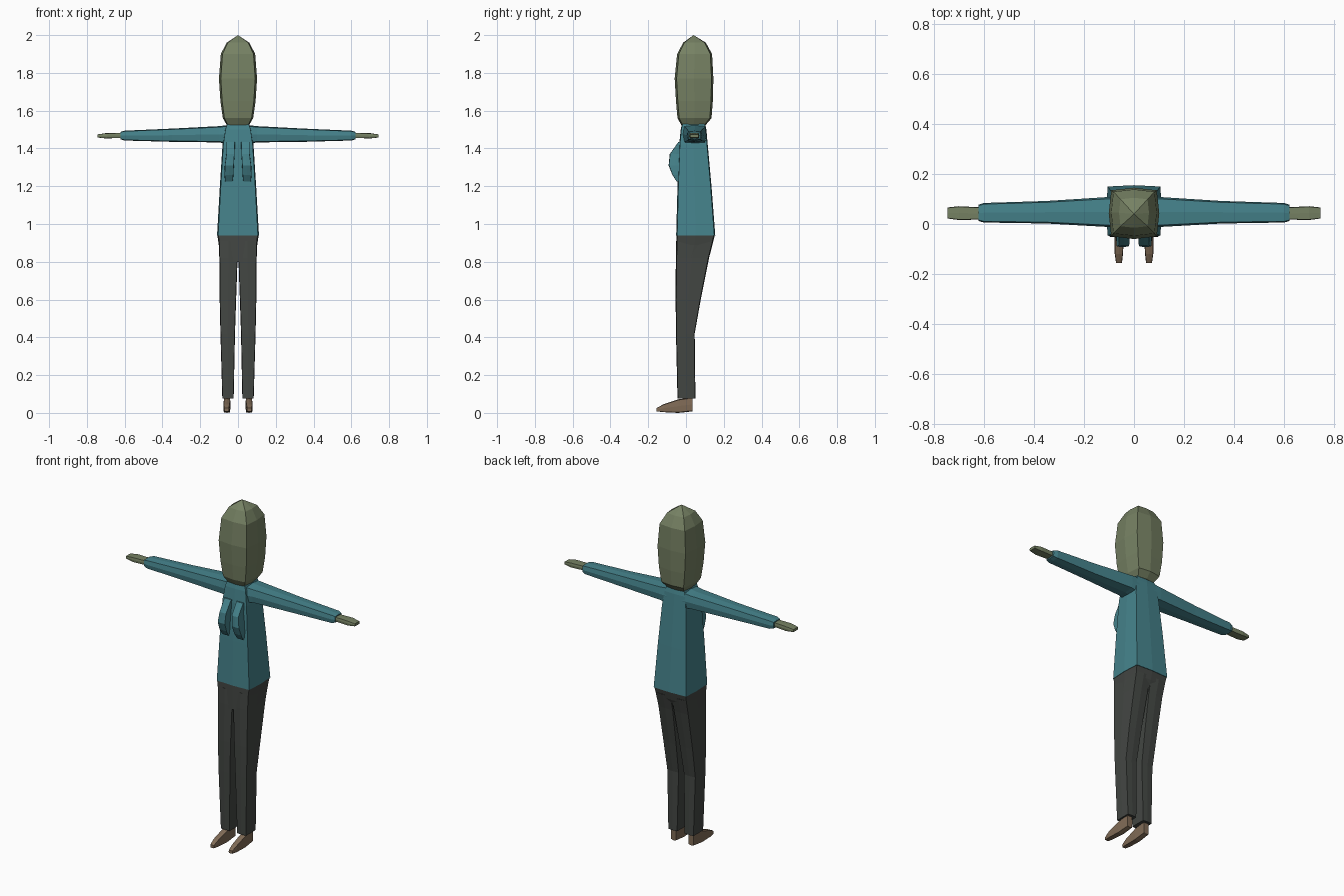
import bpy, bmesh
from mathutils import Vector


def material(name, rgb):
    m = bpy.data.materials.new(name)
    m.diffuse_color = (*rgb, 1)
    return m


SKIN = material("olive_skin", (0.18, 0.22, 0.125))
TEAL = material("teal_jumper", (0.06, 0.225, 0.26))
GREY = material("charcoal_trousers", (0.056, 0.062, 0.056))
BROWN = material("brown_shoes", (0.22, 0.15, 0.095))


def loft(name, mat, rings, axis="z", corner=0.95, tip=None, mirror=False):
    """Rings are (position, a0, a1, b0, b1): rectangles with bulged sides.
    axis z: a=x, b=y; axis x: a=y, b=z; axis y: a=x, b=z."""
    bm = bmesh.new()
    place = {"z": lambda p, a, b: (a, b, p),
             "x": lambda p, a, b: (p, a, b),
             "y": lambda p, a, b: (a, p, b)}[axis]
    c = corner
    shape = [(-c, -c), (0, -1), (c, -c), (1, 0), (c, c), (0, 1), (-c, c), (-1, 0)]
    loops = []
    for p, a0, a1, b0, b1 in rings:
        ca, cb, ha, hb = (a0 + a1) / 2, (b0 + b1) / 2, (a1 - a0) / 2, (b1 - b0) / 2
        loops.append([bm.verts.new(place(p, ca + u * ha, cb + v * hb)) for u, v in shape])
    for lo, hi in zip(loops, loops[1:]):
        for i in range(8):
            j = (i + 1) % 8
            bm.faces.new((lo[i], lo[j], hi[j], hi[i]))
    bm.faces.new(loops[0][::-1])
    if tip:
        t = bm.verts.new(Vector(tip))
        for i in range(8):
            bm.faces.new((loops[-1][i], loops[-1][(i + 1) % 8], t))
    else:
        bm.faces.new(loops[-1])
    bmesh.ops.recalc_face_normals(bm, faces=bm.faces)
    mesh = bpy.data.meshes.new(name)
    bm.to_mesh(mesh)
    bm.free()
    mesh.materials.append(mat)
    ob = bpy.data.objects.new(name, mesh)
    bpy.context.collection.objects.link(ob)
    if mirror:
        ob.modifiers.new("mirror", "MIRROR").use_mirror_merge = False
    return ob


# Tall rounded head
loft("head", SKIN, [
    (1.525, -0.06, 0.06, -0.025, 0.105),
    (1.56, -0.08, 0.08, -0.045, 0.135),
    (1.65, -0.093, 0.093, -0.053, 0.142),
    (1.77, -0.101, 0.101, -0.06, 0.145),
    (1.90, -0.091, 0.091, -0.047, 0.138),
    (1.96, -0.06, 0.06, -0.015, 0.105)],
    corner=0.9, tip=(0, 0.04, 2.0))

# Jumper body with collar
loft("torso", TEAL, [
    (0.94, -0.111, 0.111, -0.052, 0.155),
    (1.20, -0.096, 0.096, -0.045, 0.135),
    (1.42, -0.082, 0.082, -0.036, 0.115),
    (1.50, -0.07, 0.07, -0.028, 0.108),
    (1.535, -0.058, 0.058, -0.02, 0.10)])

# Bust folds on the jumper front
loft("bust", TEAL, [
    (1.225, 0.028, 0.068, -0.05, -0.02),
    (1.26, 0.024, 0.072, -0.072, -0.02),
    (1.31, 0.022, 0.07, -0.092, -0.02),
    (1.37, 0.018, 0.062, -0.086, -0.02),
    (1.435, 0.016, 0.062, -0.04, -0.02)], mirror=True)

# Outstretched sleeves
loft("sleeve", TEAL, [
    (0.04, -0.02, 0.108, 1.42, 1.525),
    (0.10, -0.012, 0.108, 1.432, 1.518),
    (0.35, 0.002, 0.092, 1.435, 1.505),
    (0.60, 0.006, 0.084, 1.442, 1.494),
    (0.622, 0.012, 0.077, 1.448, 1.488)],
    axis="x", corner=0.88, mirror=True)

# Flat hands
loft("hand", SKIN, [
    (0.60, 0.018, 0.066, 1.456, 1.482),
    (0.70, 0.016, 0.071, 1.453, 1.481),
    (0.745, 0.022, 0.066, 1.458, 1.474)],
    axis="x", corner=0.92, mirror=True)

# Hips of the trousers
loft("hips", GREY, [
    (0.80, -0.098, 0.098, -0.053, 0.095),
    (0.89, -0.102, 0.102, -0.052, 0.14),
    (0.94, -0.109, 0.109, -0.051, 0.152)])

# Trouser legs
loft("trouser_leg", GREY, [
    (0.075, 0.023, 0.083, -0.045, 0.05),
    (0.42, 0.016, 0.093, -0.053, 0.046),
    (0.60, 0.010, 0.097, -0.055, 0.078),
    (0.82, 0.002, 0.099, -0.054, 0.122),
    (0.91, 0.001, 0.102, -0.051, 0.145)], mirror=True)

# Pointed shoes
loft("shoe", BROWN, [
    (-0.155, 0.048, 0.072, 0.008, 0.026),
    (-0.12, 0.044, 0.077, 0.004, 0.045),
    (-0.04, 0.040, 0.077, 0.0, 0.072),
    (0.034, 0.040, 0.074, 0.008, 0.082)],
    axis="y", corner=0.9, mirror=True)
